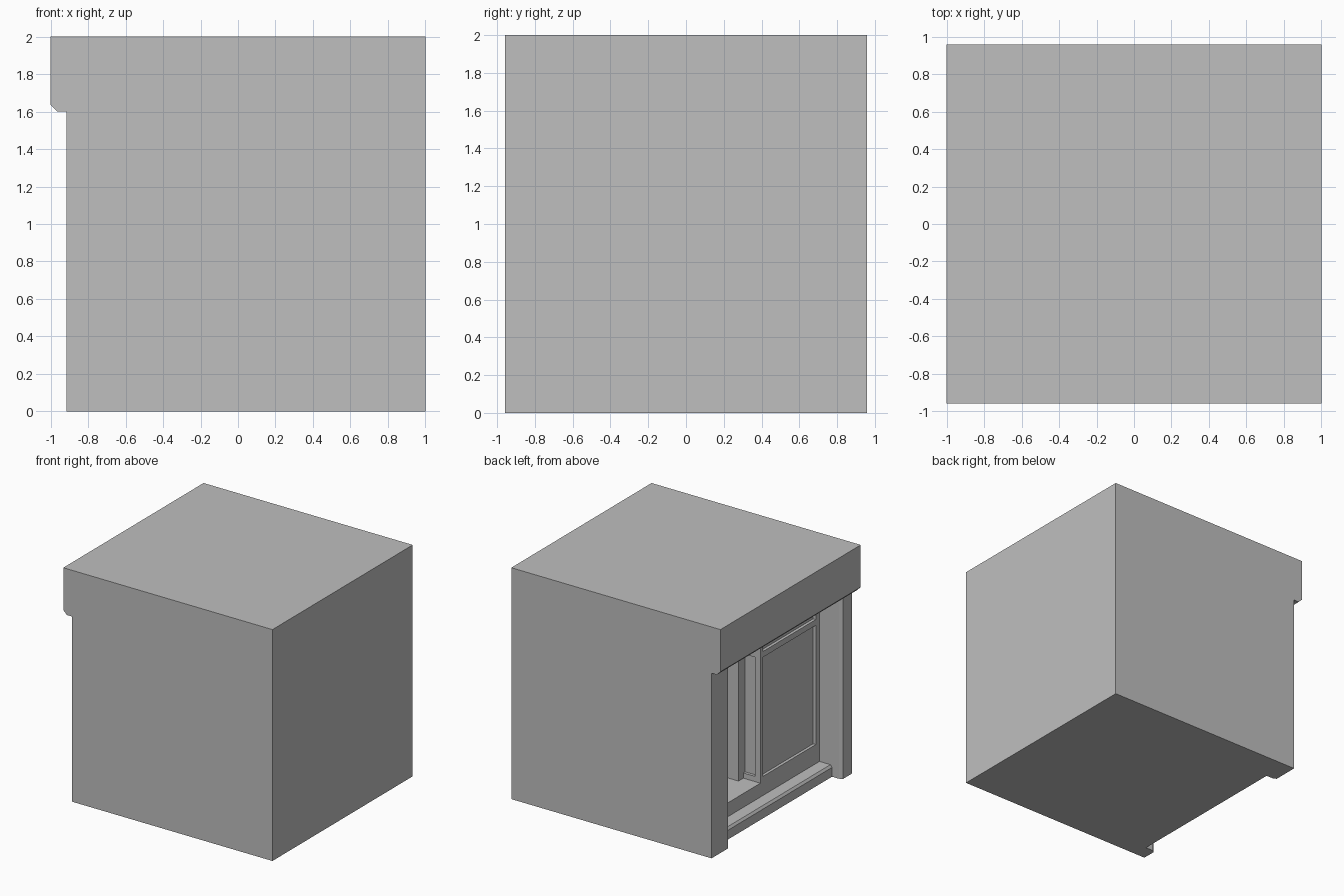
import bpy
import bmesh

cube = bpy.data.objects.get("Cube")
if cube:
    bpy.data.objects.remove(cube, do_unlink=True)

grey = bpy.data.materials.new("plain_grey")
grey.use_nodes = True
grey.diffuse_color = (0.52, 0.52, 0.52, 1)
bsdf = next(n for n in grey.node_tree.nodes if n.type == "BSDF_PRINCIPLED")
bsdf.inputs["Base Color"].default_value = (0.52, 0.52, 0.52, 1)


def prism(name, outline, low, high, axis="z"):
    """Extrude a flat outline along z (outline is x, y) or along y (outline is x, z)."""
    bm = bmesh.new()
    place = (lambda a, b: (a, b, low)) if axis == "z" else (lambda a, b: (a, low, b))
    face = bm.faces.new([bm.verts.new(place(a, b)) for a, b in outline])
    moved = bmesh.ops.extrude_face_region(bm, geom=[face])["geom"]
    shift = (0, 0, high - low) if axis == "z" else (0, high - low, 0)
    bmesh.ops.translate(bm, vec=shift, verts=[v for v in moved if isinstance(v, bmesh.types.BMVert)])
    bmesh.ops.recalc_face_normals(bm, faces=bm.faces)
    mesh = bpy.data.meshes.new(name)
    bm.to_mesh(mesh)
    bm.free()
    mesh.materials.append(grey)
    obj = bpy.data.objects.new(name, mesh)
    bpy.context.collection.objects.link(obj)
    return obj


def box(name, x, y, z):
    return prism(name, [(x[0], y[0]), (x[1], y[0]), (x[1], y[1]), (x[0], y[1])], *z)


# Main levels, measured from the shop front inwards
SIDE = 0.958
PILLAR, STEP, FRONT, PANE, JAMB, DOOR, BACK = -0.915, -0.82, -0.70, -0.675, -0.537, -0.42, -0.39
NEAR, FAR, CORNER = 0.72, -0.823, -0.016
FLOOR, SILL, TRANSOM, LINTEL, CEILING = 0.22, 0.265, 1.295, 1.55, 1.6
BAR = 0.05
CHAMFER = 0.03
INSET = CORNER - 0.025

# Roof block with the chamfered fascia
prism("roof_and_fascia",
      [(-1, 1.635), (-1, 2), (1, 2), (1, CEILING), (-0.965, CEILING)], -SIDE, SIDE, "y")

# Walls, with pillars, window pane plane and entrance recess in plan
prism("walls_and_pillars", [
    (1, -SIDE), (1, SIDE), (PILLAR, SIDE),
    (PILLAR, NEAR + CHAMFER / 2), (PILLAR + CHAMFER, NEAR),
    (BACK, NEAR), (BACK, INSET), (PANE, INSET), (PANE, FAR),
    (PILLAR + CHAMFER, FAR), (PILLAR, FAR - CHAMFER / 2), (PILLAR, -SIDE)], 0, CEILING)

# Entrance floor and the lower step
box("entrance_floor", (FRONT, BACK), (FAR, NEAR), (0, FLOOR))
prism("front_step", [(STEP, 0), (STEP, 0.08), (STEP + 0.015, 0.1), (FRONT, 0.1), (FRONT, 0)],
      FAR, NEAR, "y")

# Horizontal rails shared by the display window, its side pane and the door
rails = {"bottom_rail": (FLOOR, SILL), "transom_rail": (TRANSOM, TRANSOM + BAR),
         "top_rail": (LINTEL, CEILING)}
for name, z in rails.items():
    box("window_" + name, (FRONT, PANE), (FAR + BAR, CORNER - BAR / 2), z)
    box("side_window_" + name, (FRONT + BAR, JAMB), (INSET, CORNER), z)
    box("door_" + name, (DOOR, BACK), (0.05, NEAR - 0.066), z)

# Upright window posts
box("window_far_post", (FRONT, PANE), (FAR, FAR + BAR), (FLOOR, CEILING))
box("window_corner_post", (FRONT, FRONT + BAR), (CORNER - 0.034, CORNER), (FLOOR, CEILING))

# Door jambs and door stiles
for name, y, inner in (("far", (INSET, 0.05), (0.05, 0.1)),
                       ("near", (NEAR - 0.066, NEAR), (NEAR - 0.116, NEAR - 0.066))):
    box("door_jamb_" + name, (JAMB, BACK), y, (FLOOR, CEILING))
    box("door_stile_" + name, (DOOR, BACK), inner, (SILL, LINTEL))
